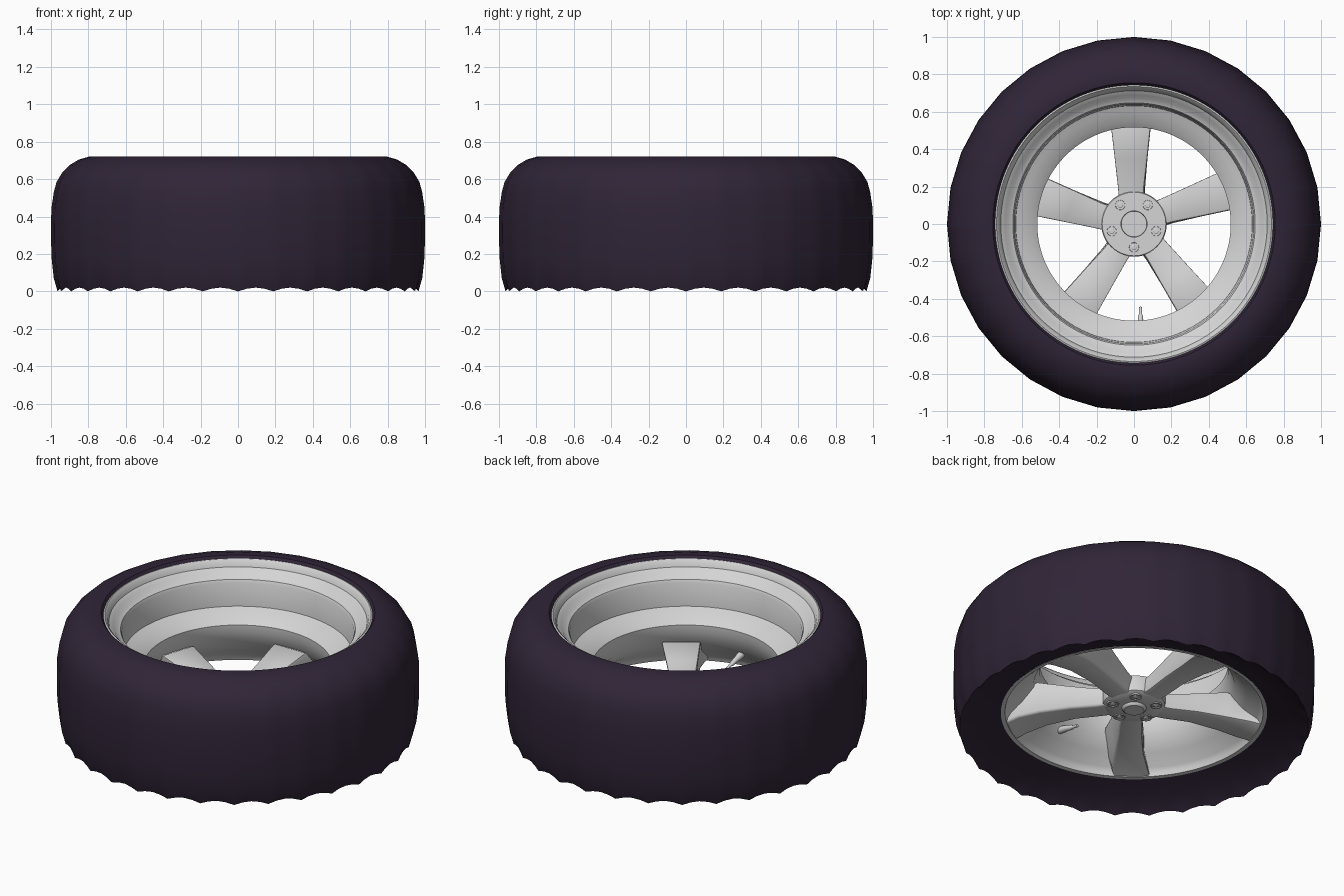
import bpy, bmesh, math
from mathutils import Matrix, Vector

if "Cube" in bpy.data.objects:
    bpy.data.objects.remove(bpy.data.objects["Cube"])


def material(name, color):
    m = bpy.data.materials.new(name)
    m.diffuse_color = (*color, 1)
    m.use_nodes = True
    m.node_tree.nodes["Principled BSDF"].inputs["Base Color"].default_value = m.diffuse_color
    return m


RUBBER = material("dark rubber", (0.029, 0.018, 0.038))
SILVER = material("silver alloy", (0.66, 0.66, 0.66))


def finish(bm, name, mat, angle=35):
    me = bpy.data.meshes.new(name)
    bm.to_mesh(me)
    bm.free()
    me.materials.append(mat)
    me.shade_smooth()
    me.set_sharp_from_angle(angle=math.radians(angle))
    ob = bpy.data.objects.new(name, me)
    bpy.context.scene.collection.objects.link(ob)
    return ob


def lathe(name, profile, mat, n=96, matrix=Matrix(), shape=None, angle=35):
    """Spin an (r, z) profile about z; shape may alter each point by angle."""
    bm = bmesh.new()
    rings = []
    for k, (r, z) in enumerate(profile):
        ring = []
        for i in range(n):
            a = 2 * math.pi * i / n
            rr, zz = shape(k, r, z, a) if shape else (r, z)
            ring.append(bm.verts.new((rr * math.cos(a), rr * math.sin(a), zz)))
        rings.append(ring)
    for lo, hi in zip(rings, rings[1:]):
        for i in range(n):
            j = (i + 1) % n
            bm.faces.new((lo[i], lo[j], hi[j], hi[i]))
    bmesh.ops.remove_doubles(bm, verts=bm.verts, dist=1e-5)
    bm.transform(matrix)
    return finish(bm, name, mat, angle)


# Tyre: 32-sided outside with a scalloped lower edge
TYRE = [(0.73, 0.105), (0.85, 0.07), (0.93, 0.035), (0.965, 0.0), (0.985, 0.07),
        (0.997, 0.18), (1.0, 0.30), (0.998, 0.44), (0.985, 0.53), (0.97, 0.585),
        (0.94, 0.635), (0.90, 0.675), (0.85, 0.705), (0.79, 0.722), (0.755, 0.72),
        (0.738, 0.70)]


def tyre_shape(k, r, z, a):
    if k == 3:
        z = 0.02 * abs(math.sin(16 * a))
    if 3 <= k <= 12:
        step = math.pi / 16
        off = (a % step) - step / 2
        r *= math.cos(step / 2) / math.cos(off)
    return r, z


lathe("tyre", TYRE, RUBBER, n=128, shape=tyre_shape, angle=45)

# Rim barrel: upper lip, well, ledge, throat and lower flange
RIM = [(0.744, 0.705), (0.735, 0.708), (0.722, 0.695), (0.712, 0.668), (0.69, 0.655),
       (0.672, 0.632), (0.648, 0.622), (0.64, 0.605), (0.632, 0.466), (0.60, 0.452),
       (0.55, 0.43), (0.517, 0.405), (0.52, 0.36), (0.555, 0.27), (0.62, 0.20),
       (0.69, 0.145), (0.705, 0.125), (0.712, 0.102), (0.735, 0.10)]
lathe("rim", RIM, SILVER)

# Hub with raised front cap and open centre bore at the back
HUB = [(0, 0.115), (0.055, 0.115), (0.065, 0.122), (0.068, 0.13), (0.15, 0.132),
       (0.172, 0.145), (0.175, 0.232), (0.17, 0.24), (0.07, 0.24), (0.068, 0.222), (0, 0.222)]
lathe("hub", HUB, SILVER, n=64)

# Wheel bolts: collar and hexagonal nut on each side of the hub
COLLAR = [(0.033, -0.005), (0.033, 0.006), (0.026, 0.006), (0.024, -0.005)]
NUT = [(0.017, -0.005), (0.017, 0.006), (0.011, 0.009), (0, 0.009)]
for i in range(5):
    a = math.radians(54 + 72 * i)
    x, y = 0.125 * math.cos(a), 0.125 * math.sin(a)
    for side, m in (("back", Matrix.Translation((x, y, 0.24))),
                    ("front", Matrix.Translation((x, y, 0.132)) @ Matrix.Rotation(math.pi, 4, 'X'))):
        lathe(f"bolt_collar_{side}_{i + 1}", COLLAR, SILVER, 24, m)
        lathe(f"bolt_nut_{side}_{i + 1}", NUT, SILVER, 6, m, angle=25)

# Spokes: lofted blades (radius, front z, back z, front left/right, back left/right)
SECTIONS = [(0.10, 0.136, 0.232, -0.06, 0.06, -0.08, 0.05),
            (0.20, 0.136, 0.238, -0.062, 0.06, -0.09, 0.055),
            (0.35, 0.145, 0.265, -0.06, 0.07, -0.107, 0.072),
            (0.52, 0.137, 0.30, -0.07, 0.09, -0.127, 0.09),
            (0.64, 0.12, 0.25, -0.075, 0.12, -0.12, 0.10),
            (0.708, 0.104, 0.15, -0.06, 0.14, -0.08, 0.13)]


def spoke(index):
    bm = bmesh.new()
    rings = [[bm.verts.new(p) for p in ((fl, r, zf), (fr, r, zf), (br, r, zb), (bl, r, zb))]
             for r, zf, zb, fl, fr, bl, br in SECTIONS]
    for a, b in zip(rings, rings[1:]):
        for i in range(4):
            j = (i + 1) % 4
            bm.faces.new((a[i], a[j], b[j], b[i]))
    bm.faces.new(rings[0])
    bm.faces.new(rings[-1])
    bmesh.ops.recalc_face_normals(bm, faces=bm.faces)
    long_edges = [e for e in bm.edges if abs(e.verts[0].co.y - e.verts[1].co.y) > 0.01]
    bmesh.ops.bevel(bm, geom=long_edges, offset=0.012, segments=2, profile=0.5, affect='EDGES')
    bm.transform(Matrix.Rotation(math.radians(72 * index), 4, 'Z'))
    finish(bm, f"spoke_{index + 1}", SILVER)


for i in range(5):
    spoke(i)

# Air valve pointing inwards from the rim
VALVE = [(0.02, -0.03), (0.02, 0.02), (0.015, 0.05), (0.014, 0.09), (0.009, 0.10),
         (0.008, 0.14), (0, 0.142)]
aim = Vector((0, 1, -0.25)).to_track_quat('Z', 'Y').to_matrix().to_4x4()
lathe("air_valve", VALVE, SILVER, 16, Matrix.Translation((0.035, -0.58, 0.235)) @ aim)
